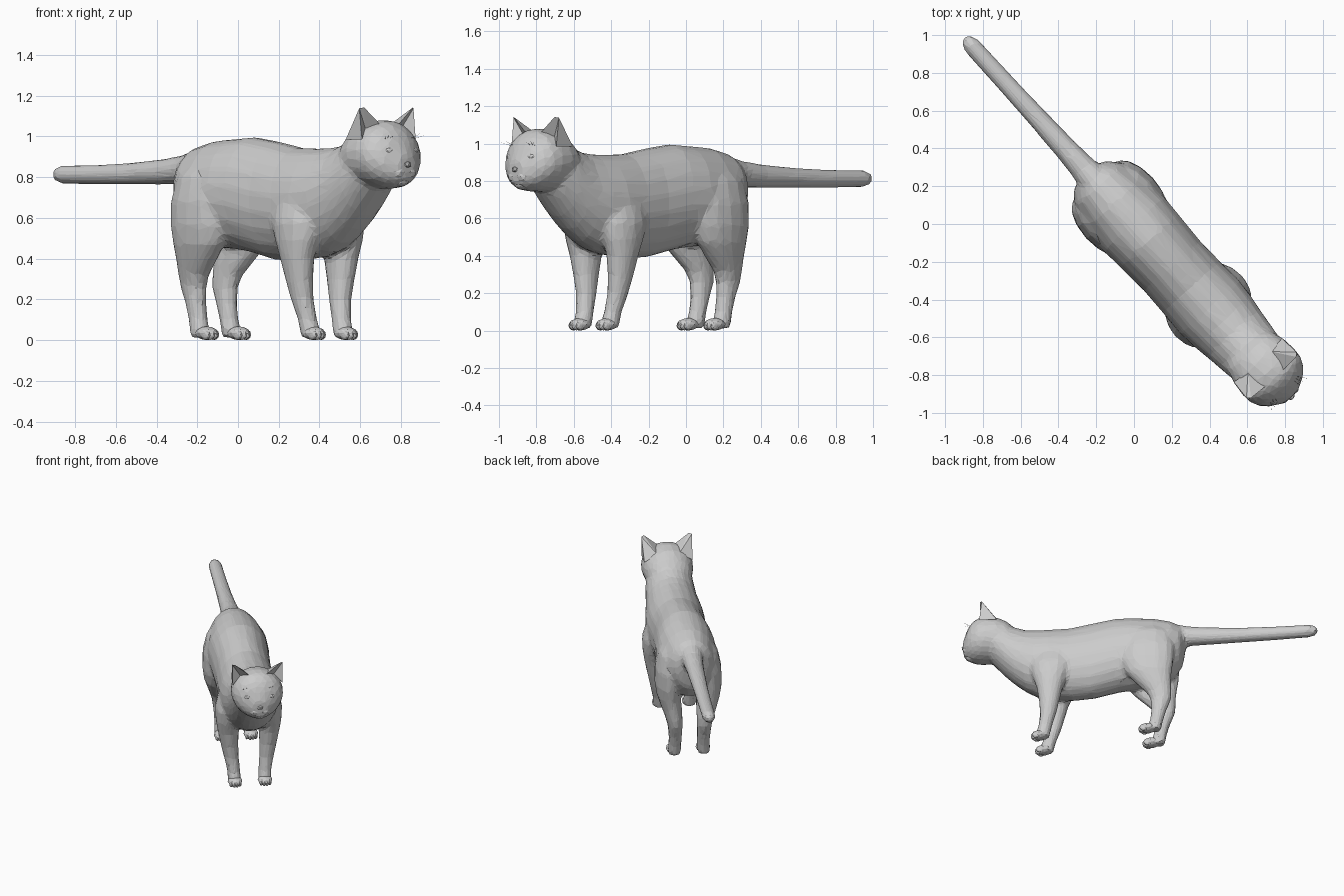
import bpy, bmesh, math
from mathutils import Vector, Matrix

# The cat is built along local +x (forward), y = left, then turned to its diagonal heading
HEADING = math.radians(-47.7)


def finish(bm, name):
    bmesh.ops.recalc_face_normals(bm, faces=bm.faces)
    me = bpy.data.meshes.new(name)
    bm.to_mesh(me)
    bm.free()
    ob = bpy.data.objects.new(name, me)
    ob.rotation_euler.z = HEADING
    bpy.context.collection.objects.link(ob)
    return ob


def loft(bm, rings, n):
    """Skin rings given as (centre, half-axis a, half-axis b)."""
    loops = []
    for c, a, b in rings:
        loop = []
        for i in range(n):
            k = 2 * math.pi * (i + 0.5) / n
            loop.append(bm.verts.new(Vector(c) + Vector(a) * math.cos(k) + Vector(b) * math.sin(k)))
        loops.append(loop)
    faces = [bm.faces.new(loops[0]), bm.faces.new(loops[-1])]
    for p, q in zip(loops, loops[1:]):
        for i in range(n):
            j = (i + 1) % n
            faces.append(bm.faces.new((p[i], p[j], q[j], q[i])))
    bmesh.ops.recalc_face_normals(bm, faces=faces)


def along_body(bm, rows, n):
    """Rows of (x, bottom z, top z, half width)."""
    loft(bm, [((x, 0, (b + t) / 2), (0, w, 0), (0, 0, (t - b) / 2)) for x, b, t, w in rows], n)


def limb(bm, rows, side, n=14):
    """Rows of (z, x, y, half length, half width)."""
    loft(bm, [((x, y * side, z), (a + .004, 0, 0), (0, b + .004, 0)) for z, x, y, a, b in rows], n)


def add_blobs(bm, items, sub=1):
    """Ellipsoids given as (centre, radii)."""
    for c, r in items:
        m = Matrix.Translation(c) @ Matrix.Diagonal((*r, 1))
        bmesh.ops.create_icosphere(bm, subdivisions=sub, radius=1, matrix=m)


def blobs(name, items, sub=1):
    bm = bmesh.new()
    add_blobs(bm, items, sub)
    return finish(bm, name)


body = bmesh.new()

# Torso and neck
along_body(body, [
    (-.37, .74, .86, .06), (-.345, .60, .905, .12), (-.28, .51, .947, .17),
    (-.15, .455, .978, .20), (0, .445, .99, .217), (.12, .43, .998, .21),
    (.30, .39, .973, .20), (.45, .385, .945, .205), (.60, .405, .942, .212),
    (.70, .43, .945, .203), (.78, .475, .955, .19), (.86, .54, .985, .18),
    (.93, .61, 1.02, .172), (.99, .68, 1.03, .16), (1.05, .75, 1.03, .12)], 20)

# Tail
along_body(body, [
    (-.30, .755, .935, .085), (-.40, .764, .908, .073), (-.55, .762, .889, .062),
    (-.80, .762, .870, .055), (-1.05, .762, .861, .051), (-1.27, .766, .858, .049),
    (-1.31, .774, .853, .04), (-1.332, .79, .838, .024)], 12)

# Head with flat face and tapering muzzle
along_body(body, [
    (.86, .82, .98, .11), (.91, .78, 1.03, .155), (.98, .75, 1.068, .178),
    (1.06, .742, 1.082, .186), (1.12, .742, 1.075, .18), (1.165, .748, 1.045, .155),
    (1.195, .758, 1.005, .125), (1.218, .772, .955, .085), (1.238, .788, .91, .05)], 20)

for s in (1, -1):
    # Legs
    limb(body, [
        (.78, .57, .12, .07, .03), (.70, .575, .135, .13, .065), (.58, .585, .15, .145, .085),
        (.49, .59, .15, .122, .082), (.41, .592, .147, .093, .073), (.30, .597, .138, .071, .06),
        (.20, .607, .126, .056, .05), (.10, .63, .112, .045, .043), (.05, .645, .108, .05, .045),
        (.012, .65, .108, .045, .042)], s)
    limb(body, [
        (.88, -.11, .10, .10, .05), (.80, -.11, .125, .17, .08), (.68, -.11, .14, .20, .092),
        (.56, -.115, .145, .19, .09), (.47, -.13, .142, .16, .08), (.39, -.165, .125, .12, .07),
        (.32, -.20, .112, .086, .058), (.26, -.21, .104, .07, .05), (.18, -.195, .102, .052, .045),
        (.10, -.178, .102, .045, .042), (.05, -.165, .104, .05, .045), (.012, -.16, .104, .045, .042)], s)

# Fuse into one skin, relax the joints and reduce to low-poly facets
skin = finish(body, "body")
mod = skin.modifiers.new("fuse", 'REMESH')
mod.mode = 'VOXEL'
mod.voxel_size = .014
mod = skin.modifiers.new("relax", 'SMOOTH')
mod.factor = .5
mod.iterations = 10
mod = skin.modifiers.new("facets", 'DECIMATE')
mod.ratio = .07

# Muzzle pads, chin, nose and eyes
blobs("muzzle", [((1.195, .034, .825), (.046, .044, .04)),
                 ((1.195, -.034, .825), (.046, .044, .04)),
                 ((1.185, 0, .785), (.042, .042, .032))], 2)
blobs("nose", [((1.232, 0, .862), (.022, .024, .018)),
               ((1.205, 0, .90), (.026, .026, .055))])
blobs("eyes", [((1.192, s * .075, .93), (.02, .034, .018)) for s in (1, -1)], 2)

for s, word in ((1, "left"), (-1, "right")):
    # Ear: hollow front, two-sided back
    bm = bmesh.new()
    inner, outer, back, rear, tip, tip2, hollow = [bm.verts.new((x, y * s, z)) for x, y, z in (
        (1.105, .05, 1.05), (1.10, .178, .985), (.975, .172, .985), (.985, .08, 1.04),
        (1.098, .162, 1.142), (1.082, .18, 1.138), (1.06, .12, 1.04))]
    for f in ((tip, inner, hollow), (tip, hollow, tip2), (tip2, hollow, outer), (inner, tip, rear),
              (rear, tip, tip2), (rear, tip2, back), (back, tip2, outer), (inner, rear, back, outer, hollow)):
        bm.faces.new(f)
    finish(bm, word + "_ear")

    # Brow hairs
    bm = bmesh.new()
    for k in range(3):
        a = Vector((1.17, s * (.065 + .012 * k), .985))
        b = a + Vector((.05, s * (.01 + .014 * k), .02 + .01 * (k % 2)))
        m = Matrix.Translation((a + b) / 2) @ (b - a).to_track_quat('Z', 'Y').to_matrix().to_4x4()
        bmesh.ops.create_cone(bm, segments=3, radius1=.001, radius2=.0004,
                              depth=(b - a).length, cap_ends=True, matrix=m)
    finish(bm, word + "_brow_hairs")

    # Paws: pad plus four toes
    for pair, x, y in (("front", .668, .107), ("hind", -.112, .106)):
        toes = [((x + .042 - .012 * abs(k), s * y + .02 * k, .027), (.03, .015, .026))
                for k in (-1.5, -.5, .5, 1.5)]
        blobs(f"{word}_{pair}_paw", [((x, s * y, .034), (.064, .052, .034))] + toes, 2)
